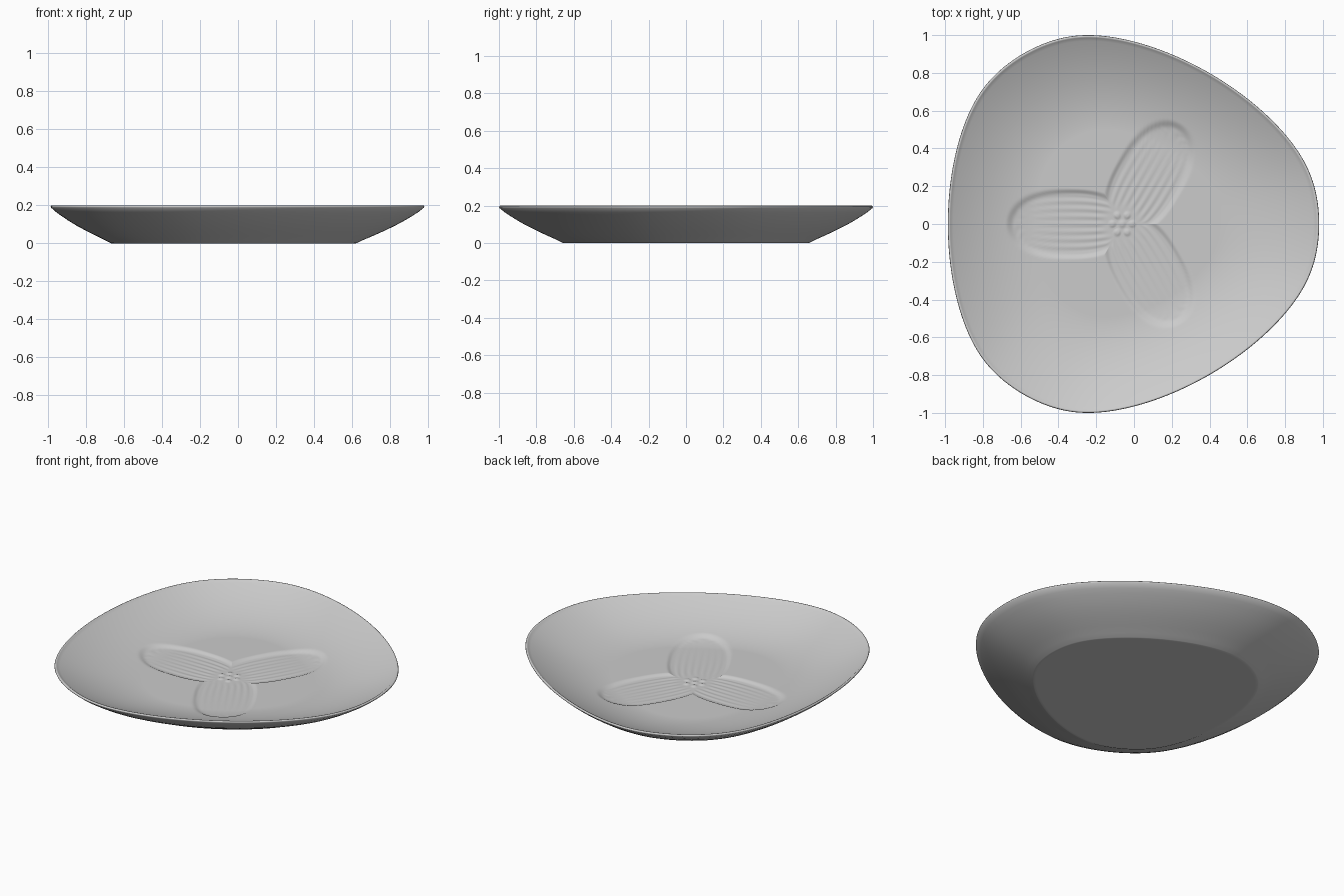
import bpy, bmesh
from math import sin, cos, pi, radians, hypot

if "Cube" in bpy.data.objects:
    bpy.data.objects.remove(bpy.data.objects["Cube"], do_unlink=True)

SEGMENTS = 360
CENTRE_X = -0.0625
FLOOR = 0.064


def smoothstep(a, b, x):
    t = min(max((x - a) / (b - a), 0), 1)
    return t * t * (3 - 2 * t)


def outline(phi):
    """Rounded triangle from a support function, with a blunt corner on +x."""
    h = 0.9915 + 0.06 * cos(3 * phi) - 0.0085 * cos(6 * phi)
    dh = -0.18 * sin(3 * phi) + 0.051 * sin(6 * phi)
    return h * cos(phi) - dh * sin(phi), h * sin(phi) + dh * cos(phi)


def bowl(s):
    """Height of the upper surface at a fraction s of the outline."""
    return FLOOR + 0.132 * max((s - 0.5) / 0.485, 0) ** 1.8


def flower(x, y):
    """Relief of three finely ribbed, sunken petals and a beaded centre."""
    r = hypot(x, y)
    sunk, ribs = 1 - smoothstep(0.07, 0.10, r), 0
    for angle in (pi, pi / 3, -pi / 3):
        u = x * cos(angle) + y * sin(angle)
        v = -x * sin(angle) + y * cos(angle)
        along = abs((u - 0.28) / 0.33) ** 2.5
        inside = 0.18 * (1 - (along + (v / 0.182) ** 2) ** 0.5)
        sunk = max(sunk, smoothstep(-0.005, 0.025, inside))
        if inside > 0:
            width = max(1 - along, 0.05) ** 0.5
            fade = smoothstep(0.015, 0.04, inside) * smoothstep(0.07, 0.14, r)
            fade *= smoothstep(0, 0.04, 1.73 * u - abs(v))
            ribs += 0.0013 * fade * cos(9 * pi * v / (0.182 * width))
    # beads around the flower's heart
    beads = [(0, 0)] + [(0.052 * cos(k * pi / 3), 0.052 * sin(k * pi / 3)) for k in range(6)]
    bead = max(1 - smoothstep(0.006, 0.024, hypot(x - bx, y - by)) for bx, by in beads)
    return -0.011 * sunk + ribs + 0.005 * bead


bm = bmesh.new()
shape = [outline(2 * pi * k / SEGMENTS) for k in range(SEGMENTS)]


def ring(s, height):
    return [bm.verts.new((CENTRE_X + s * x, s * y, height(s * x, s * y))) for x, y in shape]


# Upper surface with the relief, from the middle to the rim
rings = []
steps = 110
for i in range(1, steps + 1):
    s = 0.76 * i / steps
    rings.append(ring(s, lambda x, y, s=s: bowl(s) + flower(x, y)))
for i in range(1, 15):
    s = 0.76 + 0.225 * i / 14
    rings.append(ring(s, lambda x, y, s=s: bowl(s)))

# Rounded lip, sloping underside and flat foot
profile = [(0.988, 0.199), (0.993, 0.2), (0.998, 0.198), (1, 0.193), (0.998, 0.188),
           (0.97, 0.165), (0.94, 0.145), (0.9, 0.120), (0.85, 0.092), (0.8, 0.067),
           (0.74, 0.039), (0.69, 0.017), (0.66, 0.002), (0.654, 0), (0.64, 0), (0.3, 0)]
for s, z in profile:
    rings.append(ring(s, lambda x, y, z=z: z))

for a, b in zip(rings, rings[1:]):
    for k in range(SEGMENTS):
        n = (k + 1) % SEGMENTS
        bm.faces.new((a[k], b[k], b[n], a[n]))

# Close the middle of the top and the foot
top = bm.verts.new((CENTRE_X, 0, FLOOR + flower(0, 0)))
bottom = bm.verts.new((CENTRE_X, 0, 0))
for k in range(SEGMENTS):
    n = (k + 1) % SEGMENTS
    bm.faces.new((top, rings[0][k], rings[0][n]))
    bm.faces.new((bottom, rings[-1][n], rings[-1][k]))
bmesh.ops.recalc_face_normals(bm, faces=bm.faces)

mesh = bpy.data.meshes.new("plate")
bm.to_mesh(mesh)
bm.free()
plate = bpy.data.objects.new("plate", mesh)
bpy.context.collection.objects.link(plate)

# Plain ceramic material
ceramic = bpy.data.materials.new("light grey ceramic")
ceramic.use_nodes = True
colour = (0.6, 0.6, 0.6, 1)
ceramic.diffuse_color = colour
ceramic.node_tree.nodes["Principled BSDF"].inputs["Base Color"].default_value = colour
mesh.materials.append(ceramic)

bpy.ops.object.select_all(action="DESELECT")
plate.select_set(True)
bpy.context.view_layer.objects.active = plate
bpy.ops.object.shade_smooth_by_angle(angle=radians(50))
